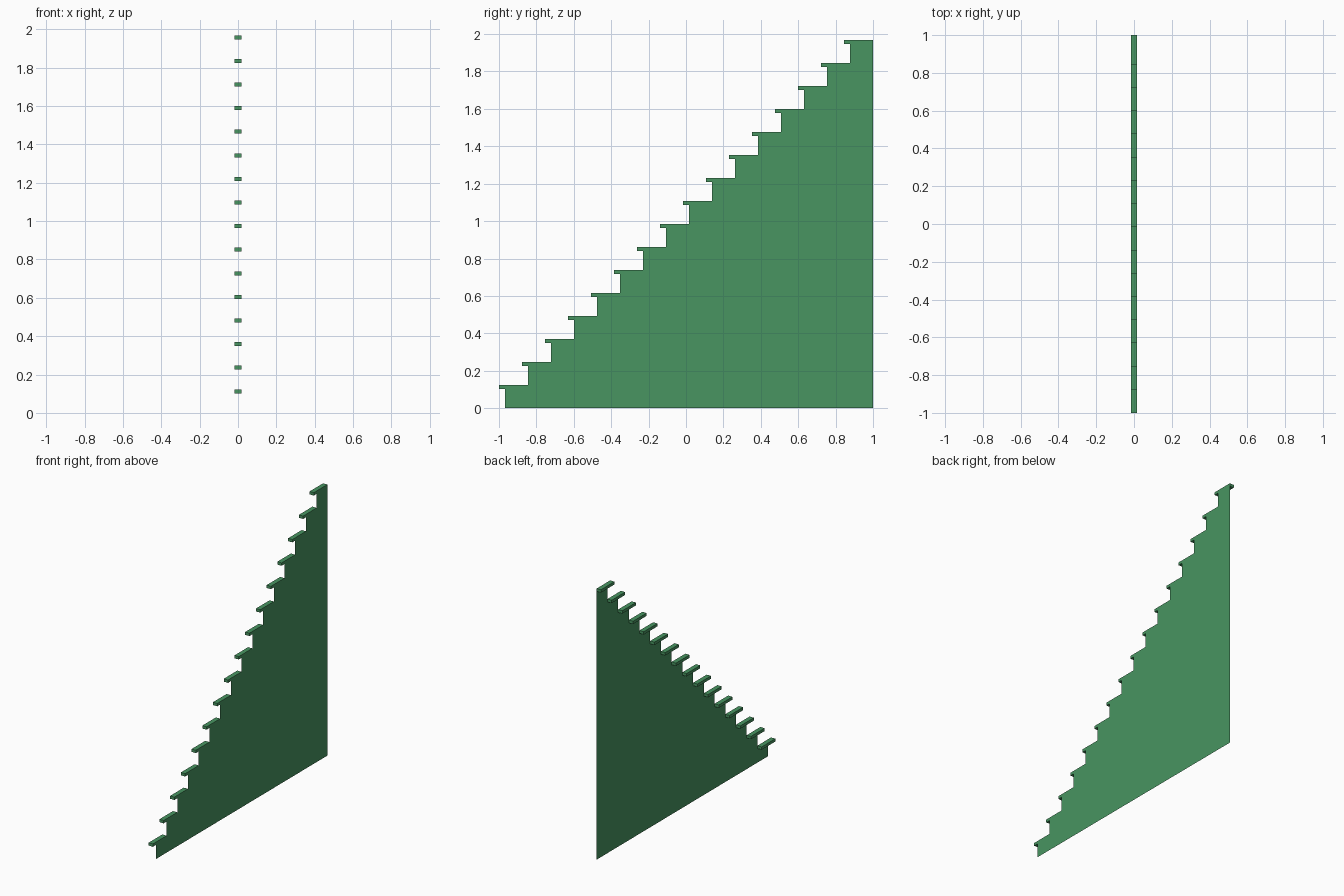
import bpy
import bmesh

cube = bpy.data.objects.get("Cube")
if cube:
    bpy.data.objects.remove(cube, do_unlink=True)

STEPS = 16
PITCH = 0.123            # rise and run of every step
NOSING = 0.033           # overhang of each tread past its riser
THICK = 0.021
HALF_WIDTH = 0.017
FIRST_TOP = 0.123

green = bpy.data.materials.new("stair_green")
colour = (0.065, 0.30, 0.12, 1)
green.diffuse_color = colour
green.use_nodes = True
green.node_tree.nodes["Principled BSDF"].inputs["Base Color"].default_value = colour


def add_object(name, bm):
    mesh = bpy.data.meshes.new(name)
    bm.to_mesh(mesh)
    bm.free()
    mesh.materials.append(green)
    obj = bpy.data.objects.new(name, mesh)
    bpy.context.collection.objects.link(obj)


def add_box(name, low, high):
    bm = bmesh.new()
    bmesh.ops.create_cube(bm, size=1)
    for v in bm.verts:
        v.co = [h if c > 0 else l for c, l, h in zip(v.co, low, high)]
    add_object(name, bm)


# Treads, each reaching back to the next riser
outline = [(1, 0), (-1 + NOSING, 0)]
for i in range(STEPS):
    front = -1 + i * PITCH
    back = min(front + PITCH + NOSING, 1)
    top = FIRST_TOP + i * PITCH
    add_box(f"tread_{i + 1}", (-HALF_WIDTH, front, top - THICK), (HALF_WIDTH, back, top))
    outline += [(front + NOSING, top - THICK), (back, top - THICK)]

# Stepped side panel: a single flat sheet flush with the tread ends
bm = bmesh.new()
bm.faces.new([bm.verts.new((HALF_WIDTH, y, z)) for y, z in reversed(outline)])
bmesh.ops.recalc_face_normals(bm, faces=bm.faces)
if bm.faces[:][0].normal.x < 0:
    bmesh.ops.reverse_faces(bm, faces=bm.faces)
bmesh.ops.triangulate(bm, faces=bm.faces)
add_object("side_panel", bm)
